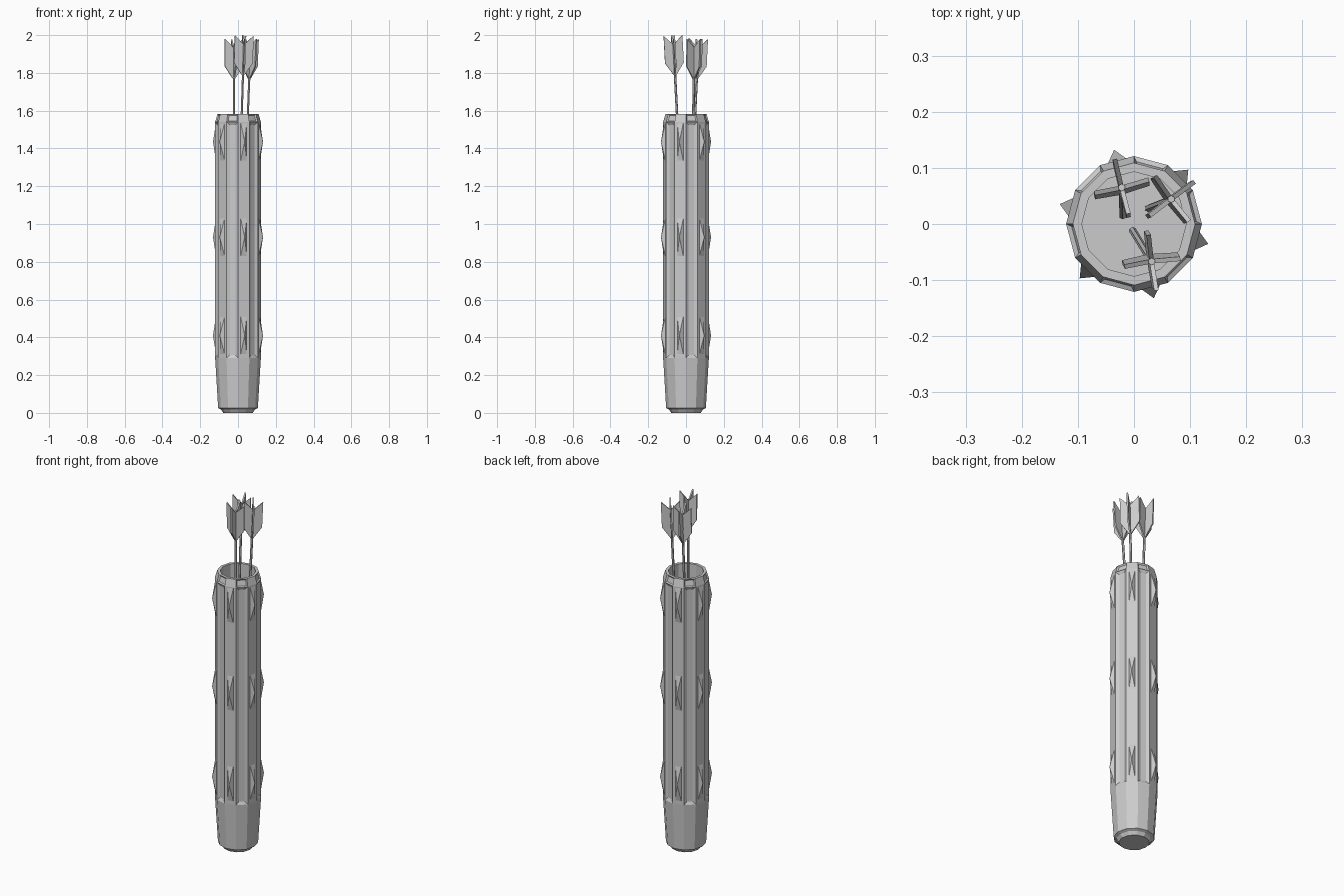
import bpy, bmesh, math
from mathutils import Vector, Matrix

cube = bpy.data.objects.get("Cube")
if cube:
    bpy.data.objects.remove(cube, do_unlink=True)

grey = bpy.data.materials.new("plain_grey")
grey.use_nodes = True
colour = (0.6, 0.6, 0.6, 1)
grey.diffuse_color = colour
grey.node_tree.nodes["Principled BSDF"].inputs["Base Color"].default_value = colour

SIDES = 12
STEP = 2 * math.pi / SIDES


def finish(bm, name):
    bmesh.ops.recalc_face_normals(bm, faces=bm.faces)
    mesh = bpy.data.meshes.new(name)
    bm.to_mesh(mesh)
    bm.free()
    mesh.materials.append(grey)
    ob = bpy.data.objects.new(name, mesh)
    bpy.context.collection.objects.link(ob)
    return ob


# Twelve-sided tube: (radius, height) profile from the base, over the rim, to the inner floor
profile = [(0.078, 0), (0.09, 0.018), (0.105, 0.025), (0.121, 0.29),
           (0.121, 1.54), (0.109, 1.582), (0.093, 1.582), (0.093, 0.9)]
bm = bmesh.new()
rings = [[bm.verts.new((r * math.cos(i * STEP), r * math.sin(i * STEP), z))
          for i in range(SIDES)] for r, z in profile]
bands = []
for low, high in zip(rings, rings[1:]):
    bands.append([bm.faces.new((low[i], low[(i + 1) % SIDES],
                                high[(i + 1) % SIDES], high[i])) for i in range(SIDES)])
bm.faces.new(rings[0][::-1])
bm.faces.new(rings[-1])
bm.normal_update()
# Long grooves and rim notches sunk into every second side
bmesh.ops.inset_individual(bm, faces=bands[3][::2], thickness=0.023, depth=-0.008)
bmesh.ops.inset_individual(bm, faces=bands[4][::2], thickness=0.009, depth=-0.007)
finish(bm, "quiver_body")

# Pyramid studs in three rows on the remaining sides
bm = bmesh.new()
flat = 0.121 * math.cos(STEP / 2)
for z in (0.41, 0.93, 1.435):
    for i in range(1, SIDES, 2):
        turn = Matrix.Translation((0, 0, z)) @ Matrix.Rotation((i + 0.5) * STEP, 4, 'Z')
        base = [bm.verts.new(turn @ Vector((flat - 0.002, y, h)))
                for y, h in ((-0.018, -0.108), (0.018, -0.108), (0.018, 0.108), (-0.018, 0.108))]
        tip = bm.verts.new(turn @ Vector((0.137, 0, 0)))
        bm.faces.new(base)
        for a, b in zip(base, base[1:] + base[:1]):
            bm.faces.new((a, b, tip))
finish(bm, "studs")


# Arrow: slim shaft with four swept vanes, leaning from a foot point to a top point
def arrow(name, foot, top, twist):
    foot, top = Vector(foot), Vector(top)
    length = (top - foot).length
    lean = Vector((0, 0, 1)).rotation_difference(top - foot).to_matrix().to_4x4()
    bm = bmesh.new()
    bmesh.ops.create_cone(bm, cap_ends=True, segments=6, radius1=0.0065, radius2=0.0065,
                          depth=length - 0.04,
                          matrix=Matrix.Translation((0, 0, (length - 0.04) / 2)))
    outline = [(0, -0.21), (0.007, -0.21), (0.05, -0.145), (0.05, 0), (0.004, -0.045), (0, -0.045)]
    for k in range(4):
        turn = Matrix.Rotation(math.radians(twist + 90 * k), 4, 'Z')
        face = bm.faces.new([bm.verts.new(turn @ Vector((x, -0.004, length + z)))
                             for x, z in outline])
        side = turn @ Vector((0, 0.008, 0))
        new = bmesh.ops.extrude_face_region(bm, geom=[face], use_keep_orig=True)["geom"]
        bmesh.ops.translate(bm, vec=side, verts=[v for v in new if isinstance(v, bmesh.types.BMVert)])
    bm.transform(Matrix.Translation(foot) @ lean)
    finish(bm, name)


arrow("arrow_back", (-0.02, 0.015, 0.9), (-0.022, 0.067, 1.98), 14)
arrow("arrow_left", (0.025, 0.028, 0.9), (0.068, 0.045, 1.98), 37)
arrow("arrow_front", (-0.002, -0.012, 0.9), (0.033, -0.069, 1.998), 8)
